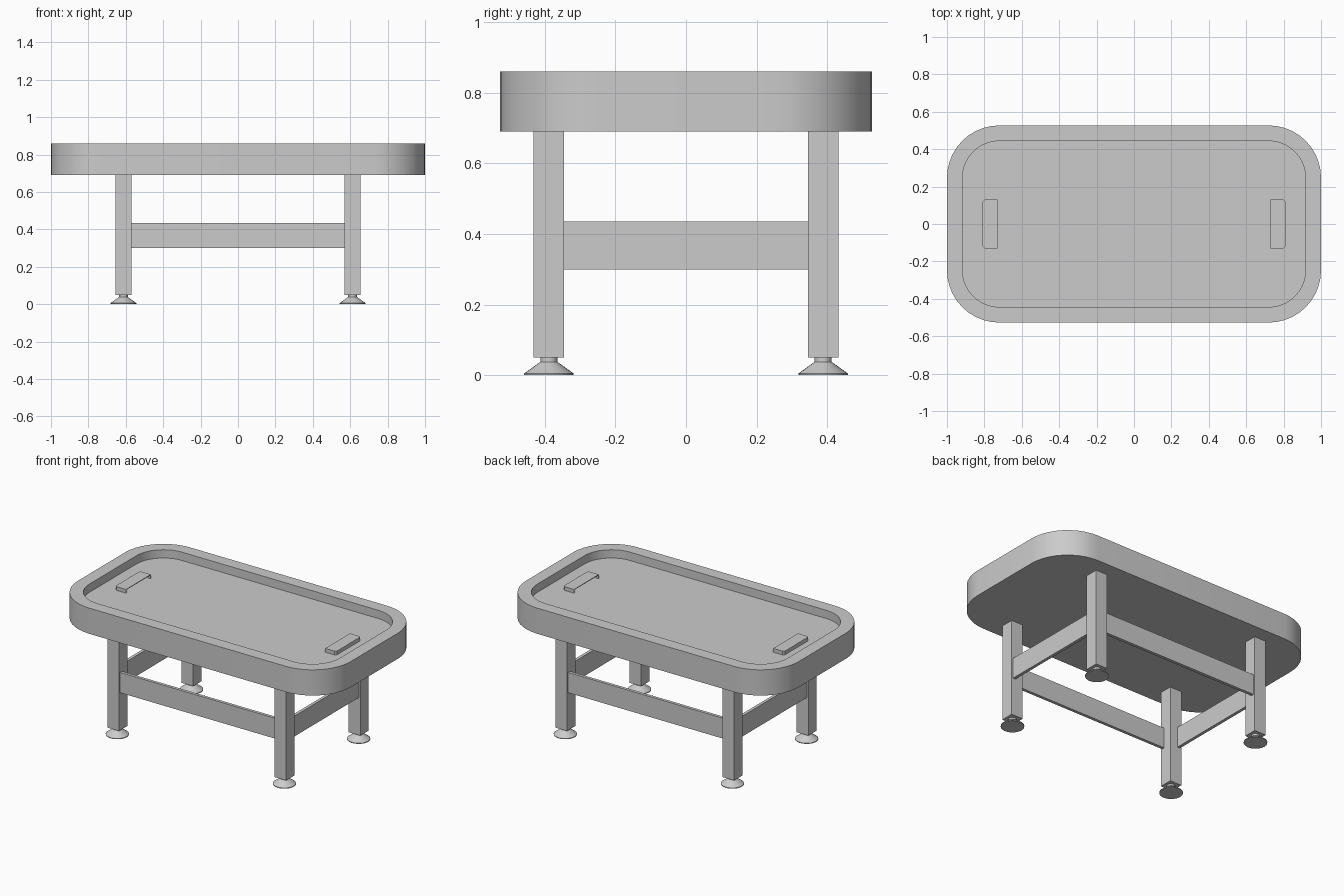
import bpy, bmesh, math

cube = bpy.data.objects.get("Cube")
if cube:
    bpy.data.objects.remove(cube, do_unlink=True)

grey = bpy.data.materials.new("plain grey")
grey.use_nodes = True
grey.diffuse_color = (0.6, 0.6, 0.6, 1)
grey.node_tree.nodes["Principled BSDF"].inputs["Base Color"].default_value = (0.6, 0.6, 0.6, 1)


def finish(name, bm, smooth=False):
    """Turn a bmesh into a named grey object."""
    bmesh.ops.recalc_face_normals(bm, faces=bm.faces)
    mesh = bpy.data.meshes.new(name)
    bm.to_mesh(mesh)
    bm.free()
    mesh.materials.append(grey)
    obj = bpy.data.objects.new(name, mesh)
    bpy.context.collection.objects.link(obj)
    if smooth:
        bpy.ops.object.select_all(action='DESELECT')
        obj.select_set(True)
        bpy.context.view_layer.objects.active = obj
        bpy.ops.object.shade_smooth_by_angle(angle=math.radians(30))
    return obj


def box(name, x, y, z):
    """Box given by its (low, high) range on each axis."""
    bm = bmesh.new()
    bmesh.ops.create_cube(bm, size=1)
    for v in bm.verts:
        v.co = [(lo + hi) / 2 + c * (hi - lo) for c, (lo, hi) in zip(v.co, (x, y, z))]
    return finish(name, bm)


def loft(name, rings, cap=True):
    """Skin a stack of equal-length closed rings and cap both ends."""
    bm = bmesh.new()
    loops = [[bm.verts.new(p) for p in ring] for ring in rings]
    n = len(loops[0])
    for a, b in zip(loops, loops[1:]):
        for i in range(n):
            j = (i + 1) % n
            bm.faces.new((a[i], a[j], b[j], b[i]))
    bm.faces.new(loops[0])
    bm.faces.new(loops[-1])
    return finish(name, bm, smooth=True)


def rounded_ring(radius, z, cx=0.72, cy=0.247, steps=10):
    """Rounded rectangle around four fixed corner centres."""
    pts = []
    for k, (sx, sy) in enumerate(((1, 1), (-1, 1), (-1, -1), (1, -1))):
        for i in range(steps + 1):
            a = math.pi / 2 * (k + i / steps)
            pts.append((sx * cx + radius * math.cos(a), sy * cy + radius * math.sin(a), z))
    return pts


# Tray-shaped table top with a raised rim
FLOOR = 0.805
loft("table_top", [rounded_ring(0.28, 0.69), rounded_ring(0.28, 0.86),
                   rounded_ring(0.197, 0.86), rounded_ring(0.197, FLOOR)])


# Goal covers: thin hoods, open towards the middle of the table
def goal_cover(name, side):
    outline = [(0.73, -0.13), (0.80, -0.13), (0.81, -0.12),
               (0.81, 0.12), (0.80, 0.13), (0.73, 0.13)]
    bm = bmesh.new()
    low, high = ([bm.verts.new((side * x, y, z)) for x, y in outline]
                 for z in (FLOOR, FLOOR + 0.025))
    bm.faces.new(high)
    for i in range(len(outline) - 1):
        bm.faces.new((low[i], low[i + 1], high[i + 1], high[i]))
    obj = finish(name, bm)
    shell = obj.modifiers.new("shell", 'SOLIDIFY')
    shell.thickness = 0.006
    # the normals of the open hood point outwards, so thicken inwards
    top = obj.data.polygons[0]
    shell.offset = -1 if top.normal.z > 0 else 1


for side, label in ((1, "left"), (-1, "right")):
    goal_cover(label + "_goal_cover", side)

# Legs with levelling feet
LEG_IN, LEG_OUT = (0.57, 0.345), (0.655, 0.432)
foot_profile = [(0.07, 0), (0.07, 0.005), (0.024, 0.038), (0.024, 0.052)]
for sx, lr in ((1, "left"), (-1, "right")):
    for sy, fb in ((-1, "front"), (1, "back")):
        name = f"{fb}_{lr}"
        x = sorted((sx * LEG_IN[0], sx * LEG_OUT[0]))
        y = sorted((sy * LEG_IN[1], sy * LEG_OUT[1]))
        box(name + "_leg", x, y, (0.05, 0.69))
        cx, cy = sum(x) / 2, sum(y) / 2
        loft(name + "_foot", [[(cx + r * math.cos(math.tau * i / 24),
                                cy + r * math.sin(math.tau * i / 24), z)
                               for i in range(24)] for r, z in foot_profile])

# Stretchers between the legs, set just inside their outer faces
BAR_Z, INSET, THICK = (0.30, 0.435), 0.01, 0.02
for s, fb, lr in ((-1, "front", "right"), (1, "back", "left")):
    y = sorted(s * (LEG_OUT[1] - d) for d in (INSET, INSET + THICK))
    box(fb + "_stretcher", (-LEG_IN[0], LEG_IN[0]), y, BAR_Z)
    x = sorted(s * (LEG_OUT[0] - d) for d in (INSET, INSET + THICK))
    box(lr + "_stretcher", x, (-LEG_IN[1], LEG_IN[1]), BAR_Z)
